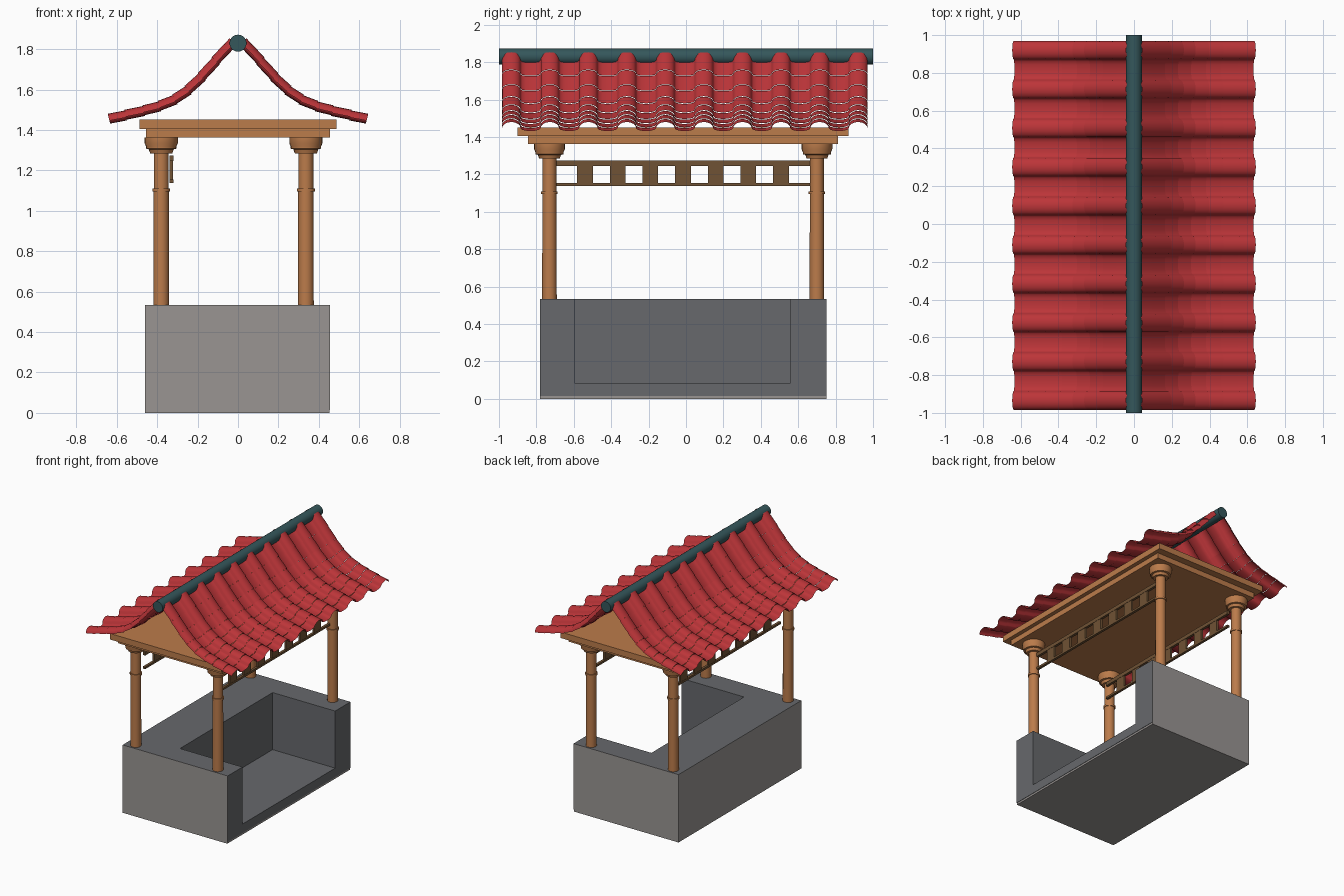
import bpy, bmesh
from math import sin, cos, pi, radians
from mathutils import Vector

if "Cube" in bpy.data.objects:
    bpy.data.objects.remove(bpy.data.objects["Cube"])

YC = -0.016  # centre line of the stand along y


def mat(name, rgb):
    m = bpy.data.materials.new(name)
    m.diffuse_color = (*rgb, 1)
    m.use_nodes = True
    m.node_tree.nodes["Principled BSDF"].inputs["Base Color"].default_value = m.diffuse_color
    return m


WOOD = mat("wood", (0.50, 0.20, 0.07))
DARK_WOOD = mat("dark_wood", (0.16, 0.085, 0.035))
RED = mat("red_tile", (0.50, 0.035, 0.04))
TEAL = mat("teal_ridge", (0.035, 0.095, 0.105))
WARM = mat("warm_stone", (0.32, 0.30, 0.29))
SLATE = mat("slate", (0.135, 0.14, 0.15))


def obj(name, bm, *mats, smooth=None):
    me = bpy.data.meshes.new(name)
    bm.to_mesh(me)
    bm.free()
    o = bpy.data.objects.new(name, me)
    bpy.context.collection.objects.link(o)
    for m in mats:
        me.materials.append(m)
    if smooth:
        bpy.ops.object.select_all(action='DESELECT')
        o.select_set(True)
        bpy.context.view_layer.objects.active = o
        bpy.ops.object.shade_smooth_by_angle(angle=radians(smooth))
    return o


def add_box(bm, x, y, z):
    vs = bmesh.ops.create_cube(bm, size=1)["verts"]
    for v in vs:
        v.co = [r[0] + (c + 0.5) * (r[1] - r[0]) for c, r in zip(v.co, (x, y, z))]


def box(name, x, y, z, *mats):
    bm = bmesh.new()
    add_box(bm, x, y, z)
    return obj(name, bm, *mats)


def lathe(name, profile, cx, cy, m, n=24):
    bm = bmesh.new()
    rings = [[bm.verts.new((cx + r * cos(2 * pi * k / n), cy + r * sin(2 * pi * k / n), z))
              for k in range(n)] for r, z in profile]
    for a, b in zip(rings, rings[1:]):
        for k in range(n):
            bm.faces.new((a[k], a[(k + 1) % n], b[(k + 1) % n], b[k]))
    bm.faces.new(rings[0][::-1])
    bm.faces.new(rings[-1])
    return obj(name, bm, m, smooth=35)


# Stone counter with a pocket open to the top and the right side
box("base_plinth", (-0.46, 0.453), (-0.78, 0.75), (0, 0.015), WARM)
body = box("counter", (-0.46, 0.456), (-0.78, 0.75), (0.015, 0.535))
cutter = box("counter_cutter", (-0.09, 0.7), (-0.595, 0.56), (0.085, 0.8))
cutter.hide_render = True
mod = body.modifiers.new("pocket", 'BOOLEAN')
mod.operation, mod.solver, mod.object = 'DIFFERENCE', 'EXACT', cutter
body_eval = body.evaluated_get(bpy.context.evaluated_depsgraph_get())
body.data = bpy.data.meshes.new_from_object(body_eval)
body.modifiers.clear()
bpy.data.objects.remove(cutter)
body.data.materials.clear()
body.data.materials.append(SLATE)
body.data.materials.append(WARM)
for p in body.data.polygons:  # warm stone on the outer front, back and left
    c = p.center
    p.material_index = int(c.x < -0.45 or c.y < -0.77 or c.y > 0.74)

# Four turned columns with ring and capital
COLUMN = [(0.039, 0.535), (0.038, 1.095), (0.044, 1.095), (0.044, 1.11), (0.037, 1.11),
          (0.037, 1.285), (0.055, 1.285), (0.062, 1.305), (0.075, 1.308), (0.075, 1.318),
          (0.082, 1.335), (0.082, 1.363)]
for xn, x in (("left", -0.38), ("right", 0.336)):
    for yn, y in (("front", -0.73), ("back", 0.70)):
        lathe(f"{yn}_{xn}_column", COLUMN, x, y, WOOD)

# Stepped ceiling slabs
box("lower_slab", (-0.455, 0.455), (YC - 0.828, YC + 0.828), (1.363, 1.405), WOOD)
box("upper_slab", (-0.487, 0.487), (YC - 0.884, YC + 0.884), (1.405, 1.452), WOOD)

# Lattice between the columns on both long sides
for name, x in (("left_lattice", -0.33), ("right_lattice", 0.33)):
    bm = bmesh.new()
    for z in ((1.246, 1.275), (1.139, 1.155)):
        add_box(bm, (x - 0.01, x + 0.01), (-0.70, 0.67), z)
    for i in range(-3, 4):
        y = YC + i * 0.1745
        add_box(bm, (x - 0.008, x + 0.008), (y - 0.042, y + 0.042), (1.155, 1.246))
    obj(name, bm, DARK_WOOD)

# Cross-section of the tile sheet along y: round crests and shallow troughs
PITCH, N = 0.206, 10
HALF = 0.05
wave = []
for i in range(N):
    y = -0.007 + (i - (N - 1) / 2) * PITCH
    for k in range(9):
        a = pi * k / 8
        wave.append((y - HALF * cos(a), 0.015 + 0.035 * sin(a)))
    if i < N - 1:
        for k in range(1, 6):
            a = pi * k / 6
            wave.append((y + PITCH / 2 - (PITCH / 2 - HALF) * cos(a), 0.015 - 0.015 * sin(a)))

# Roof slope from ridge to eave, one step per tile row
SLOPE = [Vector(p) for p in ((0.005, 1.82), (0.09, 1.725), (0.16, 1.645), (0.23, 1.577),
                             (0.30, 1.528), (0.38, 1.493), (0.46, 1.47), (0.55, 1.448),
                             (0.632, 1.428))]
NORMALS = []
for i in range(len(SLOPE)):
    d = SLOPE[min(i + 1, len(SLOPE) - 1)] - SLOPE[max(i - 1, 0)]
    NORMALS.append(Vector((-d.y, d.x)).normalized())
    if NORMALS[-1].y < 0:
        NORMALS[-1].negate()
    NORMALS[-1].x = abs(NORMALS[-1].x)

for name, s in (("left_roof", -1), ("right_roof", 1)):
    bm = bmesh.new()
    for r in range(len(SLOPE) - 1):
        ends = []
        for i, lift in ((r, 0.0), (r + 1, 0.004)):
            row = []
            for y, h in wave:
                p = SLOPE[i] + NORMALS[i] * (h + lift)
                row.append(bm.verts.new((s * p.x, y, p.y)))
            ends.append(row)
        for k in range(len(wave) - 1):
            f = (ends[0][k], ends[1][k], ends[1][k + 1], ends[0][k + 1])
            bm.faces.new(f if s > 0 else f[::-1])
    obj(name, bm, RED, smooth=40)

# Ridge pole
bm = bmesh.new()
bmesh.ops.create_cone(bm, cap_ends=True, segments=24, radius1=0.042, radius2=0.042, depth=2)
for v in bm.verts:
    v.co = (v.co.x, v.co.z, 1.83 - v.co.y)
bmesh.ops.recalc_face_normals(bm, faces=bm.faces)
obj("ridge_pole", bm, TEAL, smooth=40)
